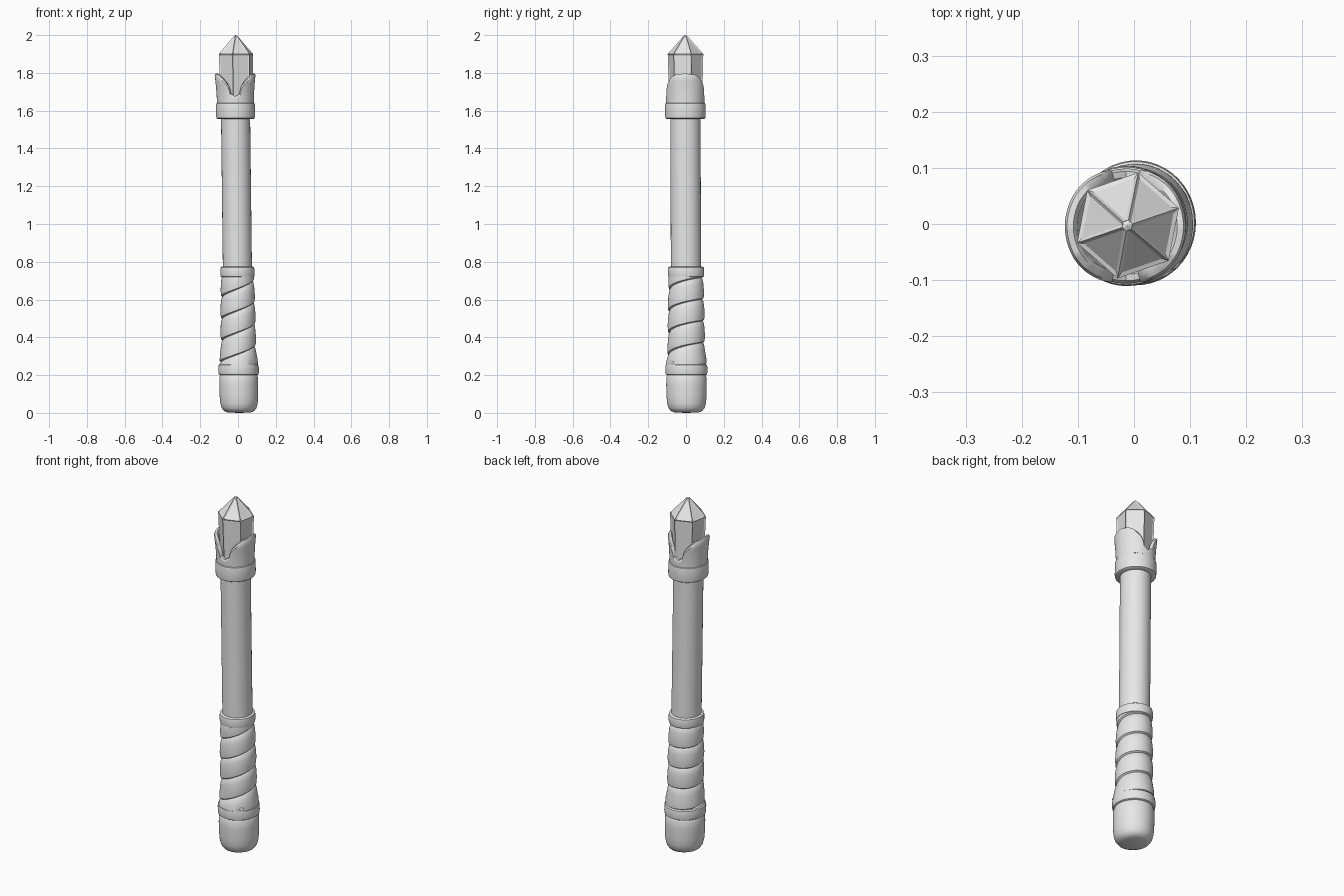
import bpy, bmesh
from math import sin, cos, pi, radians, degrees

cube = bpy.data.objects.get("Cube")
if cube:
    bpy.data.objects.remove(cube, do_unlink=True)

grey = bpy.data.materials.new("plain_grey")
grey.use_nodes = True
tone = (0.8, 0.8, 0.8, 1)
grey.diffuse_color = tone
grey.node_tree.nodes["Principled BSDF"].inputs["Base Color"].default_value = tone


def finish(name, bm, sharp=35):
    """Weld, lean the part along the staff's slightly tilted axis, shade."""
    bmesh.ops.remove_doubles(bm, verts=bm.verts, dist=0.00005)
    bmesh.ops.recalc_face_normals(bm, faces=bm.faces)
    for v in bm.verts:
        v.co.x += 0.006 - 0.012 * v.co.z
        v.co.y += 0.003 - 0.004 * v.co.z
    mesh = bpy.data.meshes.new(name)
    bm.to_mesh(mesh)
    bm.free()
    mesh.materials.append(grey)
    mesh.shade_smooth()
    mesh.set_sharp_from_angle(angle=radians(sharp))
    obj = bpy.data.objects.new(name, mesh)
    bpy.context.collection.objects.link(obj)
    return obj


def skin(rows, wrap=False):
    """Skin a grid of points with quads; wrap joins last row to first."""
    bm = bmesh.new()
    grid = [[bm.verts.new(p) for p in row] for row in rows]
    pairs = list(zip(grid, grid[1:]))
    if wrap:
        pairs.append((grid[-1], grid[0]))
    for a, b in pairs:
        for i in range(len(a) - 1):
            bm.faces.new((a[i], b[i], b[i + 1], a[i + 1]))
    return bm


def lathe(name, profile, depth=1.04, sides=48):
    """Turn a (radius, height) profile; depth stretches it along y."""
    rows = []
    for i in range(sides):
        t = 2 * pi * i / sides
        rows.append([(r * cos(t), depth * r * sin(t), z) for r, z in profile])
    return finish(name, skin(rows, wrap=True))


def band(name, r, low, high, inner, depth=1.04):
    """Raised ring with softened rims."""
    b = 0.008
    lathe(name, [(inner, low), (r - b, low), (r - b / 4, low + b / 2), (r, low + 2 * b),
                 (r, high - 2 * b), (r - b / 4, high - b / 2), (r - b, high), (inner, high)], depth)


def blend(x, points):
    """Piecewise linear lookup."""
    for (x0, y0), (x1, y1) in zip(points, points[1:]):
        if x <= x1:
            return y0 + (y1 - y0) * max(0, x - x0) / (x1 - x0)
    return points[-1][1]


# Pommel, shaft and rings
lathe("pommel", [(0, 0), (0.06, 0.002), (0.08, 0.01), (0.092, 0.026), (0.099, 0.052),
                 (0.102, 0.09), (0.103, 0.15), (0.102, 0.188), (0.097, 0.2), (0, 0.2)])
lathe("shaft", [(0, 0.7), (0.077, 0.7), (0.077, 1.6), (0, 1.6)])
band("pommel_ring", 0.107, 0.2, 0.258, 0.06)
band("grip_ring", 0.0905, 0.718, 0.774, 0.06, 1.06)
band("collar", 0.103, 1.556, 1.643, 0.06)

# Spiral wrap of the grip, steeper across the front
pitch, start, steps, turns = 0.115, 0.111, 48, 7
strip = [(0, -0.007), (0.05, 0.001), (0.3, 0.004), (0.7, 0.002), (0.93, -0.002), (1, -0.007)]
rows = []
for i in range(steps * turns + 1):
    t = 2 * pi * i / steps
    rise = pitch * (t + 0.8 * sin(t + radians(80))) / (2 * pi)
    row = []
    for u, offset in strip:
        z = min(max(start + rise + pitch * u, 0.24), 0.74)
        r = offset + blend(z, [(0.25, 0.101), (0.28, 0.098), (0.33, 0.091), (0.55, 0.089), (0.74, 0.084)])
        row.append((r * cos(t), 1.05 * r * sin(t), z))
    rows.append(row)
finish("grip_wrap", skin(rows), 30)

# Small tucked end of the wrap
bm = bmesh.new()
bmesh.ops.create_icosphere(bm, subdivisions=2, radius=0.014)
for v in bm.verts:
    v.co.x += 0.066
    v.co.y -= 0.07
    v.co.z = v.co.z * 0.8 + 0.265
finish("wrap_end", bm)

# Socket: a shell with a broad claw on each side and notches front and back
rows = []
for i in range(96):
    t = 2 * pi * i / 96
    away = degrees(t) % 180
    away = min(away, 180 - away)
    top = blend(away, [(0, 1.797), (30, 1.79), (45, 1.775), (62, 1.747),
                       (70, 1.725), (75, 1.69), (90, 1.675)])
    row = []
    heights = [1.62 + (top - 0.008 - 1.62) * k / 6 for k in range(7)]

    def wall(z):
        return blend(z, [(1.62, 0.097), (1.69, 0.099), (1.74, 0.103), (1.8, 0.109)])
    outline = [(wall(z), z) for z in heights]
    outline += [(wall(top) - 0.005, top), (wall(top) - 0.016, top)]
    outline += [(wall(z) - 0.022, z) for z in reversed(heights)]
    rows.append([(r * cos(t), 1.04 * r * sin(t), z) for r, z in outline])
finish("claw_socket", skin(rows, wrap=True), 40)

# Six-sided crystal with raised ridges around sunken facets
rows = []
for k in range(6):
    t = radians(19 + 60 * k)
    rows.append([(r * cos(t) + 0.006, r * sin(t) + 0.002, z)
                 for r, z in [(0.088, 1.63), (0.096, 1.9), (0.01, 1.995), (0, 2.0)]])
bm = skin(rows, wrap=True)
bmesh.ops.remove_doubles(bm, verts=bm.verts, dist=0.00005)
bmesh.ops.recalc_face_normals(bm, faces=bm.faces)
facets = [f for f in bm.faces if f.calc_area() > 0.002]
bmesh.ops.inset_individual(bm, faces=facets, thickness=0.007, depth=-0.004, use_even_offset=True)
finish("crystal", bm, 20)
